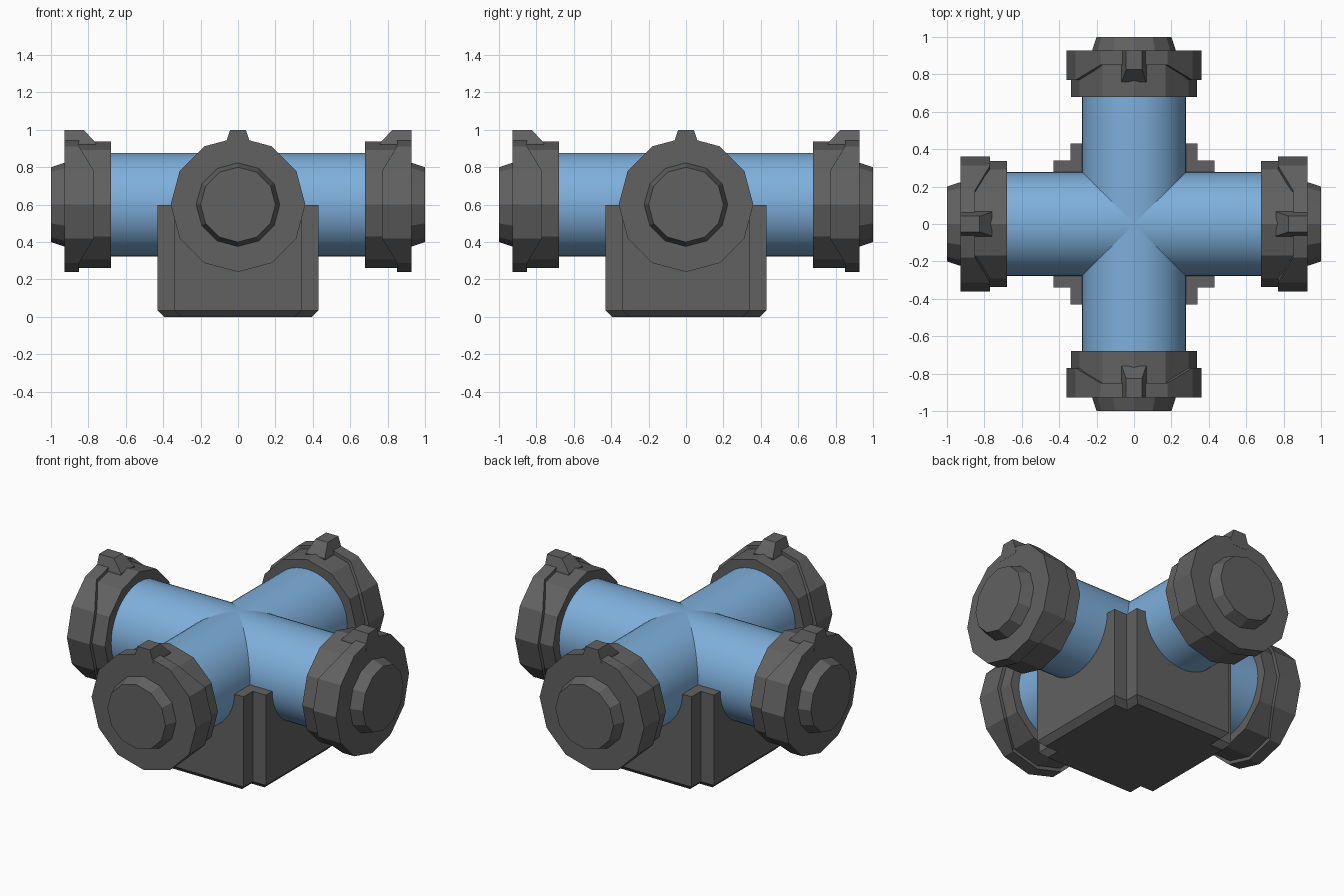
import bpy, bmesh, math
from mathutils import Matrix

if "Cube" in bpy.data.objects:
    bpy.data.objects.remove(bpy.data.objects["Cube"])

AXIS_Z = 0.6


def material(name, rgb):
    m = bpy.data.materials.new(name)
    m.diffuse_color = (*rgb, 1)
    m.use_nodes = True
    m.node_tree.nodes["Principled BSDF"].inputs["Base Color"].default_value = m.diffuse_color
    return m


blue = material("pipe blue", (0.21, 0.43, 0.71))
grey = material("dark grey", (0.12, 0.12, 0.12))


def loft(name, rings, mat, matrix=Matrix()):
    """Skin a list of equal-length point rings and cap both ends."""
    bm = bmesh.new()
    loops = [[bm.verts.new(p) for p in ring] for ring in rings]
    n = len(loops[0])
    for a, b in zip(loops, loops[1:]):
        for i in range(n):
            j = (i + 1) % n
            bm.faces.new((a[i], a[j], b[j], b[i]))
    bm.faces.new(loops[0])
    bm.faces.new(loops[-1])
    bmesh.ops.recalc_face_normals(bm, faces=bm.faces)
    me = bpy.data.meshes.new(name)
    bm.to_mesh(me)
    bm.free()
    me.materials.append(mat)
    ob = bpy.data.objects.new(name, me)
    ob.matrix_world = matrix
    bpy.context.collection.objects.link(ob)
    return ob


def ring(x, r, n=12):
    """Circle around the local x axis; x may depend on the angle."""
    pts = []
    for i in range(n):
        t = 2 * math.pi * i / n
        pts.append((x(t) if callable(x) else x, r * math.cos(t), r * math.sin(t)))
    return pts


def flange_back(t):
    # the flange is thinner at its top and bottom
    return 0.85 if abs(math.sin(t)) > 0.8 else 0.77


# Crossing pipes
for k, name in enumerate(("pipe_x", "pipe_y")):
    m = Matrix.Translation((0, 0, AXIS_Z)) @ Matrix.Rotation(k * math.pi / 2, 4, 'Z')
    pipe = loft(name, [ring(-0.7, 0.277, 48), ring(0.7, 0.277, 48)], blue, m)
    bpy.ops.object.select_all(action='DESELECT')
    pipe.select_set(True)
    bpy.context.view_layer.objects.active = pipe
    bpy.ops.object.shade_smooth_by_angle(angle=math.radians(40))

# Four end fittings
for k, side in enumerate(("right", "back", "left", "front")):
    m = Matrix.Translation((0, 0, AXIS_Z)) @ Matrix.Rotation(k * math.pi / 2, 4, 'Z')
    # stepped collar behind the flange
    loft(side + "_collar", [ring(0.68, 0.338), ring(0.91, 0.338)], grey, m)
    # flange with cut-back top and bottom
    loft(side + "_flange", [ring(flange_back, 0.3), ring(flange_back, 0.36),
                            ring(0.927, 0.36)], grey, m)
    # tapered end plug
    loft(side + "_plug", [ring(0.9, 0.228), ring(0.93, 0.223), ring(1.0, 0.2)], grey, m)
    # sloped locking key on top
    key = []
    for x0, w, z in ((0.76, 0.068, 0.3), (0.76, 0.065, 0.33), (0.825, 0.042, 0.4)):
        key.append([(x0, -w, z), (0.928, -w, z), (0.928, w, z), (x0, w, z)])
    loft(side + "_key", key, grey, m)


def plus(a, b, z):
    """Square outline with notched corners."""
    pts = []
    for k in range(4):
        rot = Matrix.Rotation(k * math.pi / 2, 3, 'Z')
        for x, y in ((a, b), (b, b), (b, a)):
            v = rot @ Matrix.Identity(3).row[0].copy()
            pts.append((x * v.x - y * v.y, x * v.y + y * v.x, z))
    return pts


# Notched base block with chamfered bottom
loft("base_block", [plus(0.395, 0.305, 0), plus(0.43, 0.34, 0.035), plus(0.43, 0.34, 0.597)], grey)
